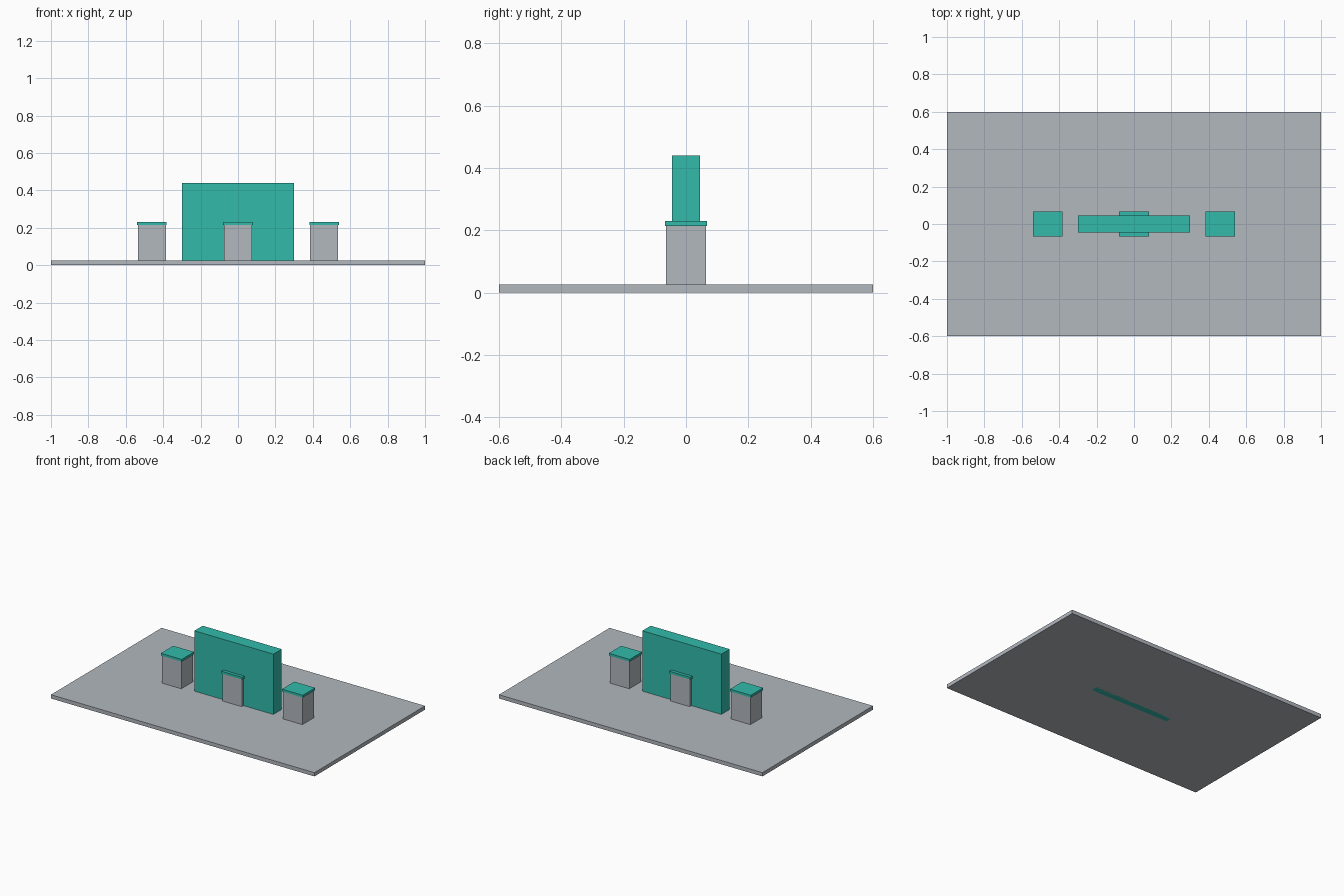
import bpy

if "Cube" in bpy.data.objects:
    bpy.data.objects.remove(bpy.data.objects["Cube"])


def srgb(r, g, b):
    lin = lambda c: c / 12.92 if c <= 0.04045 else ((c + 0.055) / 1.055) ** 2.4
    return (lin(r / 255), lin(g / 255), lin(b / 255), 1.0)


def material(name, rgb):
    m = bpy.data.materials.new(name)
    m.diffuse_color = srgb(*rgb)
    m.use_nodes = True
    m.node_tree.nodes["Principled BSDF"].inputs["Base Color"].default_value = m.diffuse_color
    return m


grey = material("light_grey", (178, 184, 191))
teal = material("teal", (50, 187, 171))


def box(name, x, half_x, half_y, z0, z1, mat):
    bpy.ops.mesh.primitive_cube_add(size=1, location=(x, 0, (z0 + z1) / 2))
    ob = bpy.context.object
    ob.name = name
    ob.scale = (2 * half_x, 2 * half_y, z1 - z0)
    bpy.ops.object.transform_apply(location=False, rotation=False, scale=True)
    ob.data.materials.append(mat)
    return ob


# Ground slab
box("base_slab", 0, 1.0, 0.6, 0, 0.026, grey)

# Upright panel, reaching down to the underside of the slab
box("upright_panel", 0, 0.3, 0.045, 0, 0.44, teal)

# Three capped posts in a row
for label, x in (("left", -0.46), ("middle", 0.0), ("right", 0.46)):
    box(label + "_post", x, 0.074, 0.064, 0.026, 0.214, grey)
    box(label + "_post_cap", x, 0.079, 0.067, 0.214, 0.23, teal)
